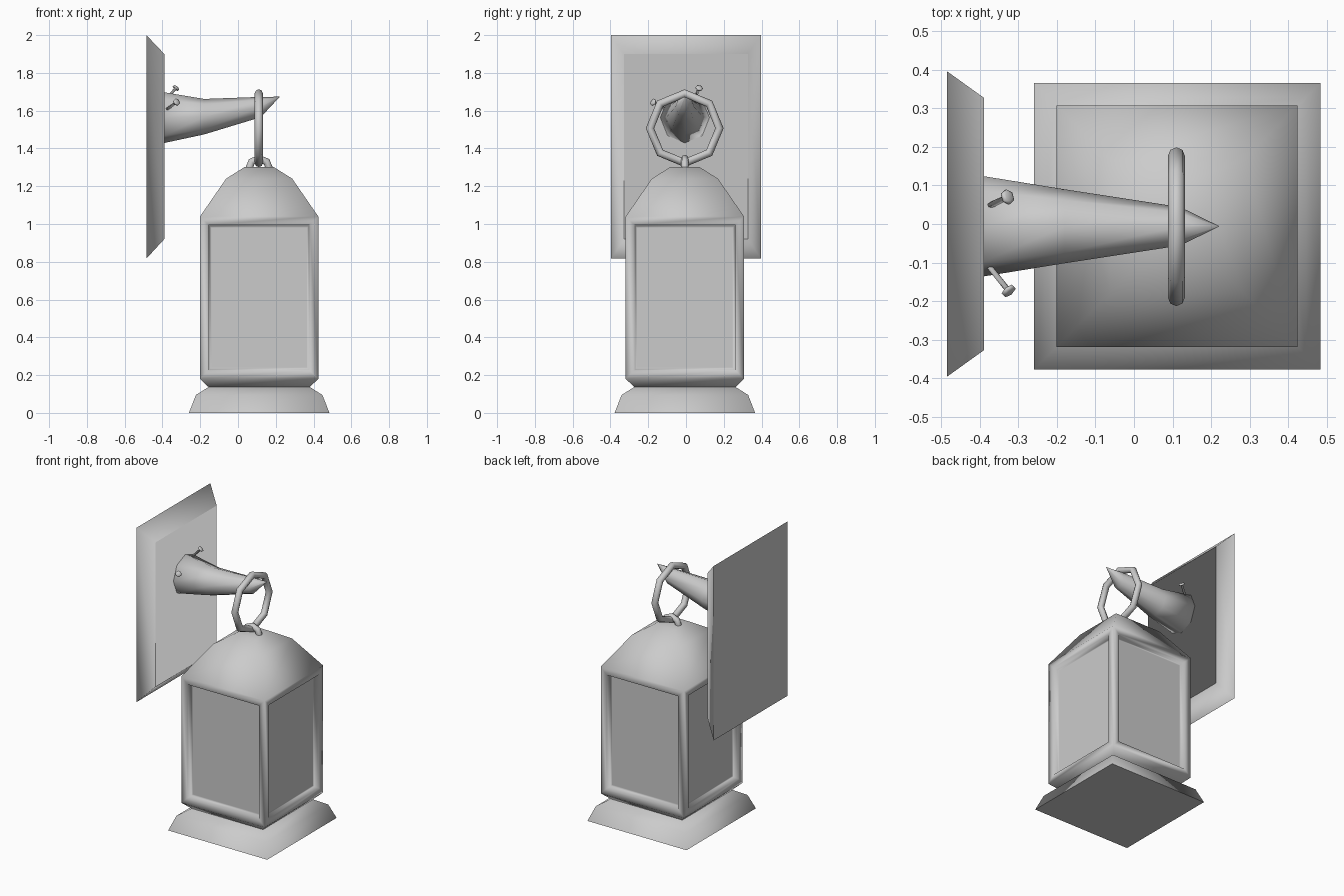
import bpy, bmesh, math
from mathutils import Vector

if "Cube" in bpy.data.objects:
    bpy.data.objects.remove(bpy.data.objects["Cube"])

CX, CY = 0.112, -0.006   # lantern axis


def finish(name, bm, angle=100):
    bmesh.ops.recalc_face_normals(bm, faces=bm.faces)
    me = bpy.data.meshes.new(name)
    bm.to_mesh(me)
    bm.free()
    ob = bpy.data.objects.new(name, me)
    bpy.context.collection.objects.link(ob)
    bpy.context.view_layer.objects.active = ob
    ob.select_set(True)
    bpy.ops.object.shade_smooth_by_angle(angle=math.radians(angle))
    ob.select_set(False)
    return ob


def loft(rings, closed=False):
    """Skin a list of vertex rings; cap the ends unless closed."""
    bm = bmesh.new()
    vs = [[bm.verts.new(p) for p in r] for r in rings]
    pairs = list(zip(vs, vs[1:])) + ([(vs[-1], vs[0])] if closed else [])
    for a, b in pairs:
        n = len(a)
        for i in range(n):
            j = (i + 1) % n
            bm.faces.new((a[i], a[j], b[j], b[i]))
    if not closed:
        bm.faces.new(vs[0])
        bm.faces.new(vs[-1])
    return bm


def square(h, z):
    return [(CX + sx * h, CY + sy * h, z)
            for sx, sy in ((-1, -1), (1, -1), (1, 1), (-1, 1))]


def torus(center, major, minor, axis, n, m=8):
    """Ring lying in the yz plane (axis x) or the xz plane (axis y)."""
    rings = []
    for i in range(n):
        a = math.tau * i / n
        ring = []
        for k in range(m):
            b = math.tau * k / m
            r, off = major + minor * math.cos(b), minor * math.sin(b)
            s, c = r * math.sin(a), r * math.cos(a)
            v = Vector((off, s, c)) if axis == 'x' else Vector((s, off, c))
            ring.append(Vector(center) + v)
        rings.append(ring)
    return loft(rings, closed=True)


# Lantern: stepped foot, body and domed roof in one square loft
profile = [(0.372, 0), (0.335, 0.095), (0.268, 0.137), (0.313, 0.18),
           (0.313, 1.04), (0.175, 1.24), (0.075, 1.303)]
bm = loft([square(h, z) for h, z in profile])
bmesh.ops.recalc_face_normals(bm, faces=bm.faces)
panes = [f for f in bm.faces if abs(f.normal.z) < 0.01]
# frame with a rounded lip, then the recessed pane
for thick, depth in ((0.045, 0), (0.004, -0.036), (0.012, 0)):
    bmesh.ops.inset_individual(bm, faces=panes, thickness=thick, depth=depth,
                               use_even_offset=True)
finish("lantern", bm)

# Wall plate with chamfered front
plate = []
for x, hy, z0, z1 in ((-0.485, 0.396, 0.817, 2.0), (-0.39, 0.328, 0.92, 1.9)):
    plate.append([(x, -hy, z0), (x, hy, z0), (x, hy, z1), (x, -hy, z1)])
bm = loft(plate)
front = [f for f in bm.faces if all(v.co.x > -0.4 for v in f.verts)]
bmesh.ops.inset_individual(bm, faces=front, thickness=0.05, use_even_offset=True)
finish("wall_plate", bm)

# Tapered horn-like arm: x, centre z, radius y, radius z
arm = []
for x, z, ry, rz in ((-0.39, 1.563, 0.130, 0.134), (-0.18, 1.568, 0.096, 0.094),
                     (0.12, 1.619, 0.050, 0.054), (0.220, 1.673, 0.001, 0.001)):
    arm.append([(x, CY + ry * math.sin(math.tau * i / 8),
                 z + rz * math.cos(math.tau * i / 8)) for i in range(8)])
finish("arm", loft(arm))

# Hanging ring and the small loop on the roof
finish("hanging_ring", torus((0.11, -0.007, 1.507), 0.184, 0.022, 'x', 8))
finish("roof_loop", torus((CX, CY, 1.29), 0.056, 0.02, 'y', 8))

# Nails sticking out of the arm root
for idx, (a, b) in enumerate((((-0.38, 0.045, 1.66), (-0.328, 0.07, 1.72)),
                              ((-0.38, -0.105, 1.605), (-0.325, -0.174, 1.645)))):
    a, b = Vector(a), Vector(b)
    d = (b - a).normalized()
    u = d.orthogonal().normalized()
    w = d.cross(u)
    steps = ((a, 0.008), (b - d * 0.004, 0.008), (b - d * 0.004, 0.020),
             (b + d * 0.003, 0.020), (b + d * 0.007, 0.012))
    rings = [[p + r * (u * math.cos(math.tau * i / 6) + w * math.sin(math.tau * i / 6))
              for i in range(6)] for p, r in steps]
    finish(f"nail_{idx + 1}", loft(rings))
